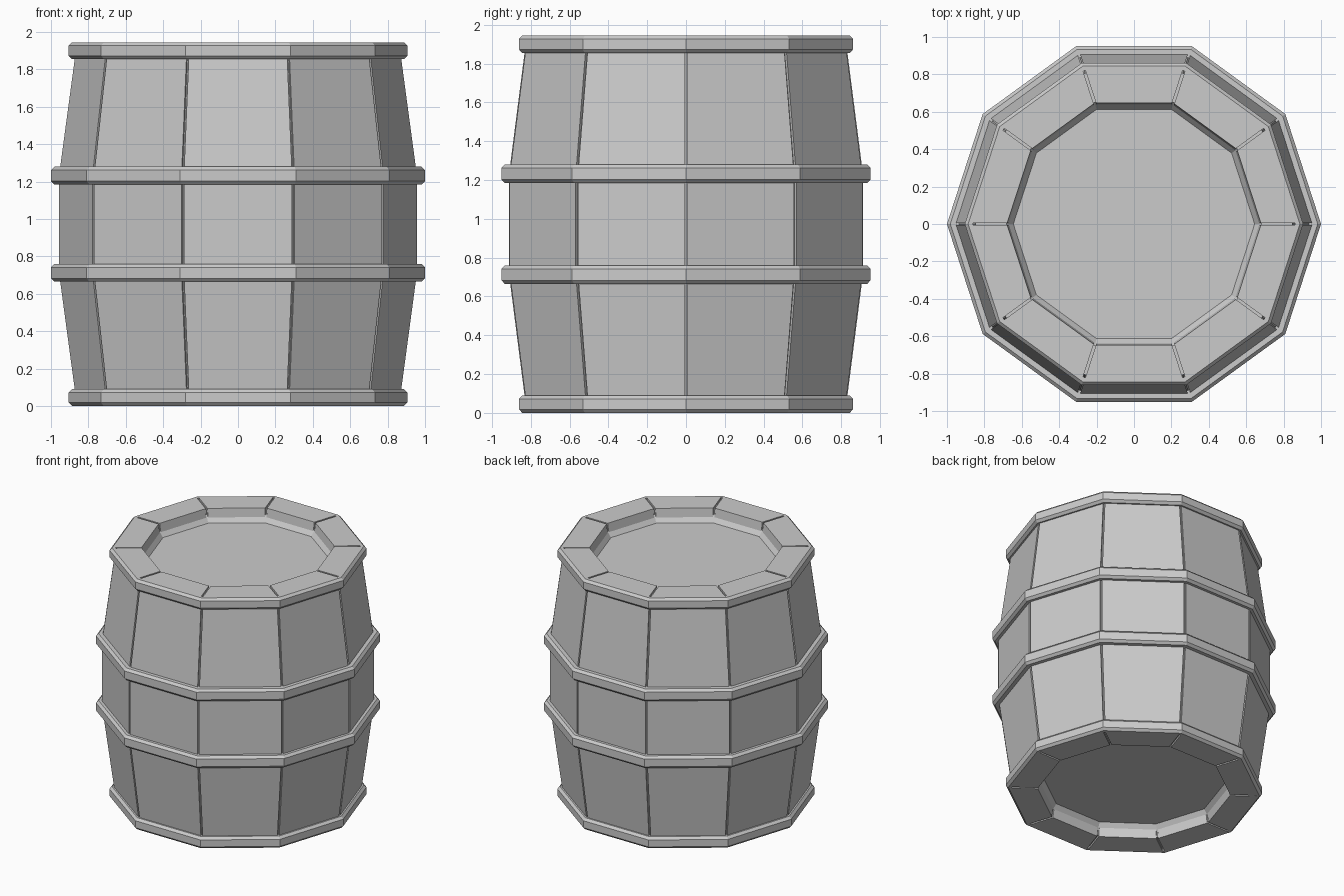
import bpy, bmesh
from math import sin, cos, pi

if "Cube" in bpy.data.objects:
    bpy.data.objects.remove(bpy.data.objects["Cube"])

SIDES = 10
STEP = 2 * pi / SIDES
TOP = 1.945


def make_object(name, rings, closed_loop):
    """Skin a list of equal-length point loops into a flat-shaded solid."""
    bm = bmesh.new()
    loops = [[bm.verts.new(p) for p in ring] for ring in rings]
    n, m = len(loops), len(loops[0])
    for i in range(n if closed_loop else n - 1):
        a, b = loops[i], loops[(i + 1) % n]
        for j in range(m):
            k = (j + 1) % m
            bm.faces.new((a[j], a[k], b[k], b[j]))
    if not closed_loop:
        bm.faces.new(loops[0])
        bm.faces.new(loops[-1])
    bmesh.ops.recalc_face_normals(bm, faces=bm.faces)
    mesh = bpy.data.meshes.new(name)
    bm.to_mesh(mesh)
    bm.free()
    obj = bpy.data.objects.new(name, mesh)
    bpy.context.collection.objects.link(obj)
    return obj


def ring(r, z):
    return [(r * cos(i * STEP), r * sin(i * STEP), z) for i in range(SIDES)]


def mirrored(half):
    """Complete a lower-half profile with its mirror image about mid height."""
    return half + [(r, TOP - z) for r, z in reversed(half)]


def hoop(name, outer, inner, z0, z1, c=0.018):
    profile = [(inner, z0), (outer - c, z0), (outer, z0 + c),
               (outer, z1 - c), (outer - c, z1), (inner, z1)]
    make_object(name, [ring(r, z) for r, z in profile], True)


# Core: recessed lids, sloped lid borders and the floor of the stave grooves
core = mirrored([(0.645, 0.1), (0.683, 0.05), (0.683, 0.015),
                 (0.848, 0.015), (0.944, 0.72)])
make_object("core_and_lids", [ring(r, z) for r, z in core], False)

# Staves: ten bulged planks separated by narrow grooves
GAP = 0.007
stave = mirrored([(0.67, 0.07), (0.68, 0.0), (0.863, 0.0), (0.96, 0.72)])
for i in range(SIDES):
    sections = []
    for side in (-1, 1):
        sections.append([(r * cos(STEP / 2), side * (r * sin(STEP / 2) - GAP), z)
                         for r, z in stave])
    obj = make_object(f"stave_{i + 1}", sections, False)
    obj.rotation_euler.z = (i + 0.5) * STEP

# Hoops: two at the ends, two around the belly
hoop("bottom_hoop", 0.905, 0.862, 0.0, 0.09)
hoop("lower_belly_hoop", 1.0, 0.93, 0.665, 0.76)
hoop("upper_belly_hoop", 1.0, 0.93, TOP - 0.76, TOP - 0.665)
hoop("top_hoop", 0.905, 0.862, TOP - 0.09, TOP)
